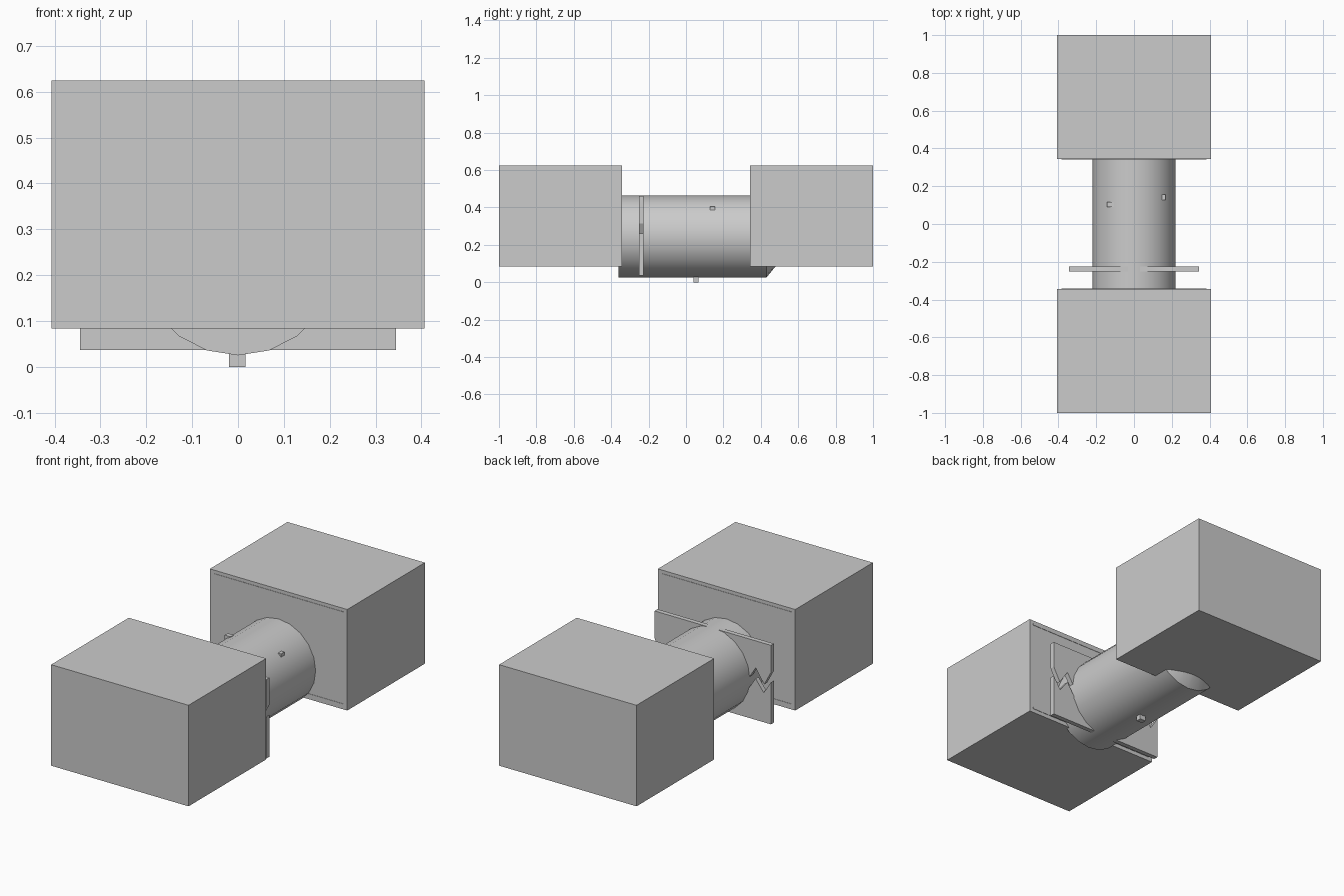
import bpy, bmesh, math

if "Cube" in bpy.data.objects:
    bpy.data.objects.remove(bpy.data.objects["Cube"])


def finish(name, bm):
    bmesh.ops.recalc_face_normals(bm, faces=bm.faces)
    me = bpy.data.meshes.new(name)
    bm.to_mesh(me)
    bm.free()
    ob = bpy.data.objects.new(name, me)
    bpy.context.collection.objects.link(ob)
    return ob


def box(name, x, y, z):
    """Box from (min, max) ranges."""
    bm = bmesh.new()
    bmesh.ops.create_cube(bm, size=1)
    for v in bm.verts:
        v.co = [r[0] if c < 0 else r[1] for r, c in zip((x, y, z), v.co)]
    return finish(name, bm)


def plate(name, outline, y0, y1):
    """Extrude an xz outline along y."""
    bm = bmesh.new()
    face = bm.faces.new([bm.verts.new((x, y0, z)) for x, z in outline])
    new = bmesh.ops.extrude_face_region(bm, geom=[face])["geom"]
    verts = [g for g in new if isinstance(g, bmesh.types.BMVert)]
    bmesh.ops.translate(bm, verts=verts, vec=(0, y1 - y0, 0))
    return finish(name, bm)


# Round 20-sided body with a tapered rear end
SIDES, AXIS_Z = 20, 0.245
bm = bmesh.new()
rings = []
for y, r in [(-0.36, 0.22), (0.43, 0.22), (0.52, 0.11)]:
    rings.append([bm.verts.new((r * math.sin(2 * math.pi * i / SIDES), y,
                                AXIS_Z - r * math.cos(2 * math.pi * i / SIDES)))
                  for i in range(SIDES)])
for a, b in zip(rings, rings[1:]):
    for i in range(SIDES):
        j = (i + 1) % SIDES
        bm.faces.new((a[i], a[j], b[j], b[i]))
bm.faces.new(rings[0])
bm.faces.new(rings[-1])
body = finish("round_body", bm)
bpy.context.view_layer.objects.active = body
body.select_set(True)
bpy.ops.object.shade_smooth_by_angle(angle=math.radians(30))
body.select_set(False)

# End blocks with thin ribs on their inner faces
for s, end in ((-1, "front"), (1, "rear")):
    box(end + "_block", (-0.407, 0.407), sorted((s * 0.343, s)), (0.083, 0.624))
    for z, level in ((0.104, "lower"), (0.597, "upper")):
        box(f"{end}_{level}_rib", (-0.385, 0.385),
            sorted((s * 0.341, s * 0.36)), (z, z + 0.009))

# Cross plate split into halves by a zigzag gap on both sides
upper_zig = [(0.345, 0.315), (0.305, 0.24), (0.254, 0.315), (0.2, 0.23)]
lower_zig = [(0.345, 0.262), (0.302, 0.195), (0.254, 0.258), (0.2, 0.175)]


def half(zig, z):
    left = [(-x, h) for x, h in reversed(zig)]
    return [(-0.345, z), (0.345, z)] + zig + left


plate("upper_cross_plate", half(upper_zig, 0.46), -0.251, -0.226)
plate("lower_cross_plate", half(lower_zig, 0.037), -0.251, -0.226)

# Small pegs around the body
box("bottom_peg", (-0.02, 0.016), (0.04, 0.068), (0, 0.05))
box("left_peg", (-0.142, -0.107), (0.09, 0.116), (0.40, 0.437))
box("right_peg", (0.13, 0.166), (0.127, 0.155), (0.376, 0.404))
